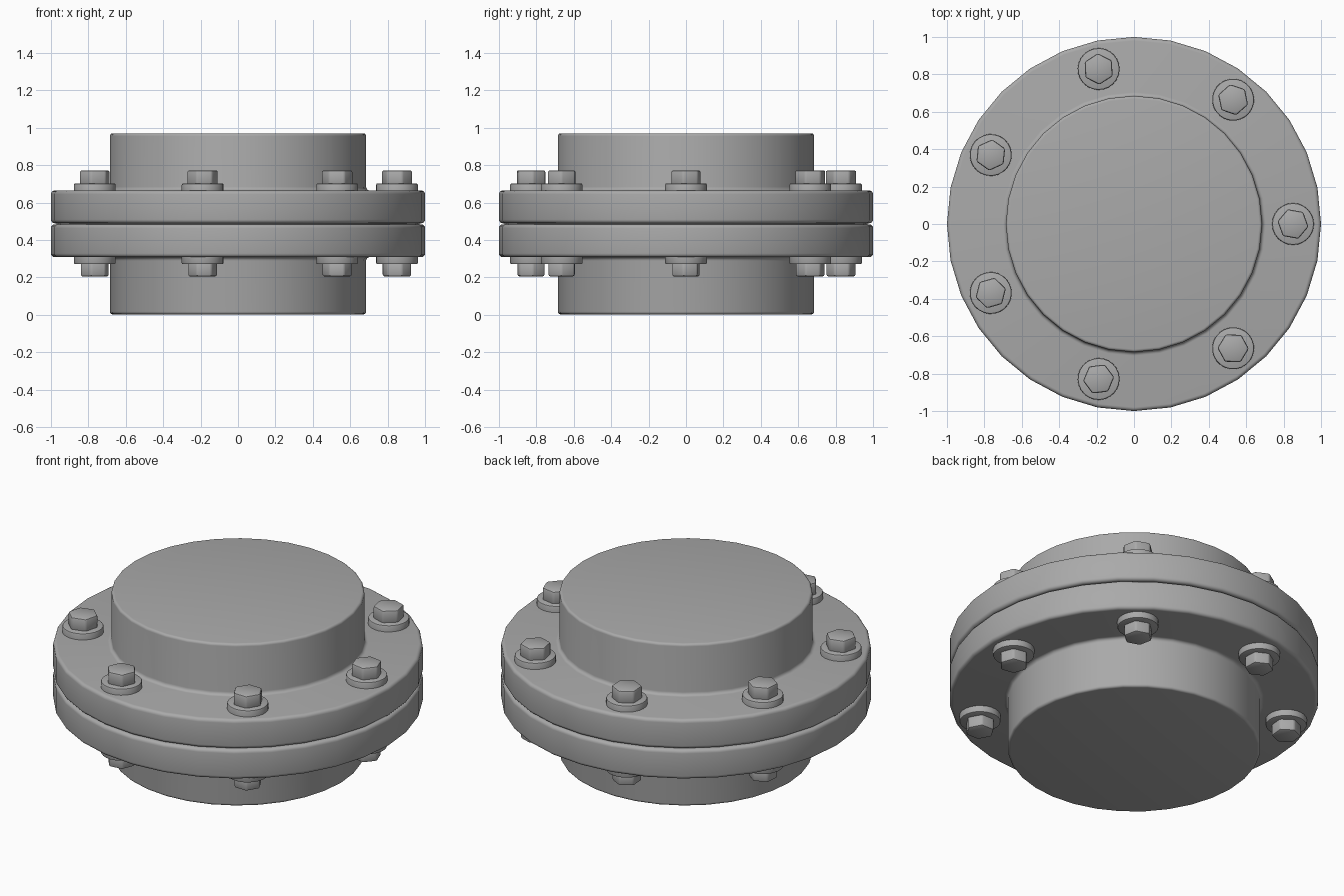
import bpy, bmesh, math
from mathutils import Matrix

old = bpy.data.objects.get("Cube")
if old:
    bpy.data.objects.remove(old, do_unlink=True)

steel = bpy.data.materials.new("grey_steel")
steel.use_nodes = True
GREY = (0.4, 0.4, 0.4, 1)
steel.diffuse_color = GREY
steel.node_tree.nodes["Principled BSDF"].inputs["Base Color"].default_value = GREY


def finish(bm, name, angle=40):
    bmesh.ops.recalc_face_normals(bm, faces=bm.faces)
    mesh = bpy.data.meshes.new(name)
    bm.to_mesh(mesh)
    bm.free()
    mesh.materials.append(steel)
    obj = bpy.data.objects.new(name, mesh)
    bpy.context.collection.objects.link(obj)
    bpy.ops.object.select_all(action='DESELECT')
    obj.select_set(True)
    bpy.context.view_layer.objects.active = obj
    bpy.ops.object.shade_smooth_by_angle(angle=math.radians(angle))
    return obj


def arc(cx, cz, r, start, end, steps=4):
    """Points of a rounded corner in the radius-height plane."""
    angles = [math.radians(start + (end - start) * i / steps) for i in range(steps + 1)]
    return [(cx + r * math.cos(a), cz + r * math.sin(a)) for a in angles]


def lathe(name, profile, segments):
    """Closed solid of revolution; the profile starts and ends off the axis."""
    bm = bmesh.new()
    rings = []
    for r, z in profile:
        rings.append([bm.verts.new((r * math.cos(t), r * math.sin(t), z))
                      for t in (math.tau * i / segments for i in range(segments))])
    for a, b in zip(rings, rings[1:]):
        for i in range(segments):
            j = (i + 1) % segments
            bm.faces.new((a[i], a[j], b[j], b[i]))
    bm.faces.new(rings[0])
    bm.faces.new(rings[-1])
    return finish(bm, name)


# Coupling halves: a flange disc, a fillet and a capped hub
HUB, RIM, EDGE, MID = 0.685, 1.0, 0.02, 0.487
FACE, END, GAP = 0.178, 0.484, 0.003


def half(name, side):
    pts = [(RIM - 0.1, GAP)]
    pts += arc(RIM - EDGE, GAP + EDGE, EDGE, -90, 0)
    pts += arc(RIM - EDGE, FACE - EDGE, EDGE, 0, 90)
    pts += arc(HUB + EDGE, FACE + EDGE, EDGE, 270, 180)
    pts += arc(HUB - 0.015, END - 0.015, 0.015, 0, 90)
    return lathe(name, [(r, MID + side * z) for r, z in pts], 32)


half("upper_flange_hub", 1)
half("lower_flange_hub", -1)

# Gasket core between the two flange faces
lathe("gasket", [(0.97, MID - 0.01), (0.97, MID + 0.01)], 32)


def bolt(name, angle, side, head_r, head_h):
    base = MID + side * FACE
    place = (Matrix.Rotation(angle, 4, 'Z') @ Matrix.Translation((0.85, 0, base))
             @ Matrix.Diagonal((1, 1, side, 1)))
    # Washer with a softened top edge
    pts = [(0.112, -0.01)] + arc(0.104, 0.03, 0.008, 0, 90, 2)
    washer = lathe(name + "_washer", pts, 24)
    washer.data.transform(place)
    # Bevelled hexagonal head
    bm = bmesh.new()
    bmesh.ops.create_cone(bm, cap_ends=True, segments=6, radius1=head_r,
                          radius2=head_r, depth=head_h)
    bmesh.ops.bevel(bm, geom=bm.edges[:], offset=0.01, segments=2,
                    profile=0.5, affect='EDGES')
    bmesh.ops.translate(bm, verts=bm.verts, vec=(0, 0, 0.028 + head_h / 2))
    head = finish(bm, name + "_head")
    head.data.transform(place @ Matrix.Rotation(0.35, 4, 'Z'))
    if side < 0:
        washer.data.flip_normals()
        head.data.flip_normals()


# Seven bolts around the flange, with nuts underneath
for n in range(7):
    a = math.tau * n / 7
    bolt(f"bolt_{n + 1}", a, 1, 0.084, 0.08)
    bolt(f"nut_{n + 1}", a, -1, 0.08, 0.075)
